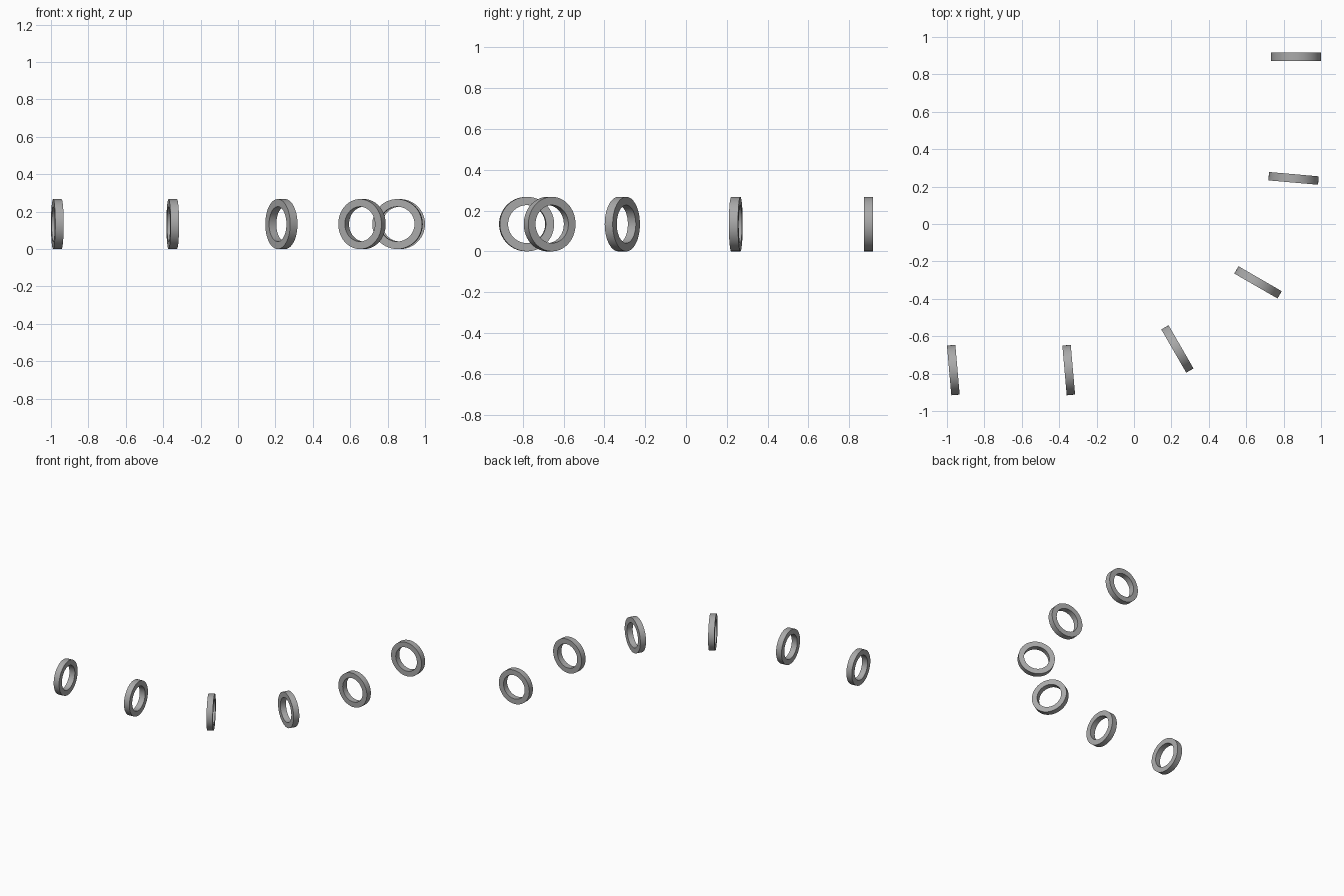
import bpy, bmesh
from math import sin, cos, pi, radians

if "Cube" in bpy.data.objects:
    bpy.data.objects.remove(bpy.data.objects["Cube"])

R_OUT, R_IN, HALF_W, SEG = 0.1335, 0.093, 0.0225, 64

# Dark grey for all rings
grey = bpy.data.materials.new("dark_grey")
grey.diffuse_color = (0.4, 0.4, 0.4, 1)
grey.use_nodes = True
grey.node_tree.nodes["Principled BSDF"].inputs["Base Color"].default_value = grey.diffuse_color


def ring(name, x, y, tilt):
    """Upright flat-sided ring, its axis along y before turning about z."""
    bm = bmesh.new()
    profile = [(R_IN, -HALF_W), (R_OUT, -HALF_W), (R_OUT, HALF_W), (R_IN, HALF_W)]
    loops = []
    for i in range(SEG):
        a = 2 * pi * i / SEG
        loops.append([bm.verts.new((r * cos(a), w, r * sin(a))) for r, w in profile])
    for i in range(SEG):
        p, q = loops[i], loops[(i + 1) % SEG]
        for k in range(4):
            n = (k + 1) % 4
            bm.faces.new((p[k], p[n], q[n], q[k]))
    bmesh.ops.recalc_face_normals(bm, faces=bm.faces)
    mesh = bpy.data.meshes.new(name)
    bm.to_mesh(mesh)
    bm.free()
    mesh.materials.append(grey)
    ob = bpy.data.objects.new(name, mesh)
    bpy.context.collection.objects.link(ob)
    ob.location = (x, y, R_OUT)
    ob.rotation_euler.z = radians(tilt)
    # smooth round walls, crisp rims
    bpy.ops.object.select_all(action='DESELECT')
    ob.select_set(True)
    bpy.context.view_layer.objects.active = ob
    bpy.ops.object.shade_smooth_by_angle(angle=radians(30))


# Rings along a curved course: x, y, turn about z
course = [(0.8665, 0.895, 0), (0.853, 0.244, -5), (0.663, -0.312, -30),
          (0.232, -0.668, -60), (-0.349, -0.781, -85), (-0.966, -0.781, -85)]
for i, (x, y, t) in enumerate(course, 1):
    ring(f"course_ring_{i}", x, y, t)
